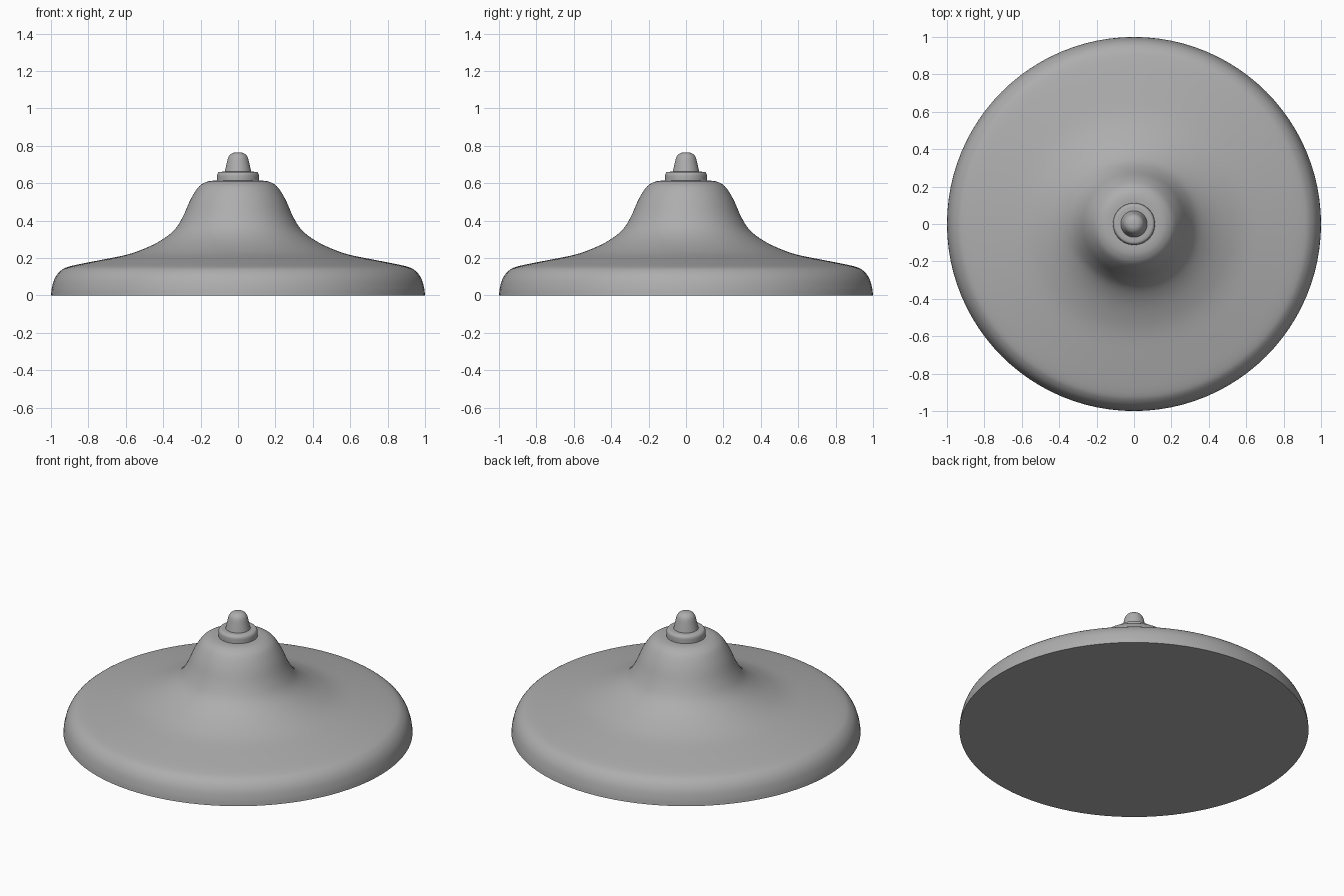
import bpy
import math
from mathutils import Vector

cube = bpy.data.objects.get("Cube")
if cube:
    bpy.data.objects.remove(cube, do_unlink=True)

grey = bpy.data.materials.new("mid grey")
grey.use_nodes = True
colour = (0.42, 0.42, 0.42, 1)
grey.diffuse_color = colour
grey.node_tree.nodes["Principled BSDF"].inputs["Base Color"].default_value = colour

SEGMENTS = 96


def smooth_profile(points, steps):
    """Catmull-Rom curve through the profile points."""
    pts = [Vector(p) for p in points]
    pts = [2 * pts[0] - pts[1]] + pts + [2 * pts[-1] - pts[-2]]
    out = []
    for a, b, c, d in zip(pts, pts[1:], pts[2:], pts[3:]):
        for i in range(steps):
            t = i / steps
            out.append(0.5 * (2 * b + (c - a) * t + (2 * a - 5 * b + 4 * c - d) * t ** 2
                              + (3 * b - a - 3 * c + d) * t ** 3))
    return out + [pts[-2]]


def lathe(name, points, steps):
    """Turn a (radius, height) profile around z and close both ends."""
    profile = smooth_profile(points, steps)
    verts, faces = [], []
    for r, z in profile:
        for s in range(SEGMENTS):
            a = math.tau * s / SEGMENTS
            verts.append((r * math.cos(a), r * math.sin(a), z))
    for k in range(len(profile) - 1):
        for s in range(SEGMENTS):
            n = (s + 1) % SEGMENTS
            low, high = k * SEGMENTS, (k + 1) * SEGMENTS
            faces.append((low + s, low + n, high + n, high + s))
    faces.append(tuple(reversed(range(SEGMENTS))))
    faces.append(tuple(range(len(verts) - SEGMENTS, len(verts))))
    mesh = bpy.data.meshes.new(name)
    mesh.from_pydata(verts, [], faces)
    mesh.materials.append(grey)
    obj = bpy.data.objects.new(name, mesh)
    bpy.context.collection.objects.link(obj)
    bpy.ops.object.select_all(action="DESELECT")
    obj.select_set(True)
    bpy.context.view_layer.objects.active = obj
    bpy.ops.object.shade_smooth_by_angle(angle=math.radians(40))
    return obj


# Wide rounded rim sweeping up into the bell-shaped dome
lathe("bell_body", [(1, 0), (0.995, 0.04), (0.98, 0.09), (0.95, 0.13), (0.9, 0.155),
                    (0.75, 0.186), (0.6, 0.216), (0.5, 0.25), (0.41, 0.295),
                    (0.34, 0.35), (0.295, 0.42), (0.255, 0.51), (0.215, 0.575),
                    (0.18, 0.602), (0.145, 0.612), (0.1, 0.613)], 4)

# Collar with a softened upper edge
lathe("collar", [(0.112, 0.605), (0.112, 0.64), (0.108, 0.652), (0.098, 0.66), (0.06, 0.661)], 3)

# Tapered knob with a rounded tip
lathe("knob", [(0.072, 0.655), (0.062, 0.7), (0.053, 0.735), (0.042, 0.752),
               (0.025, 0.762), (0.003, 0.765)], 4)
